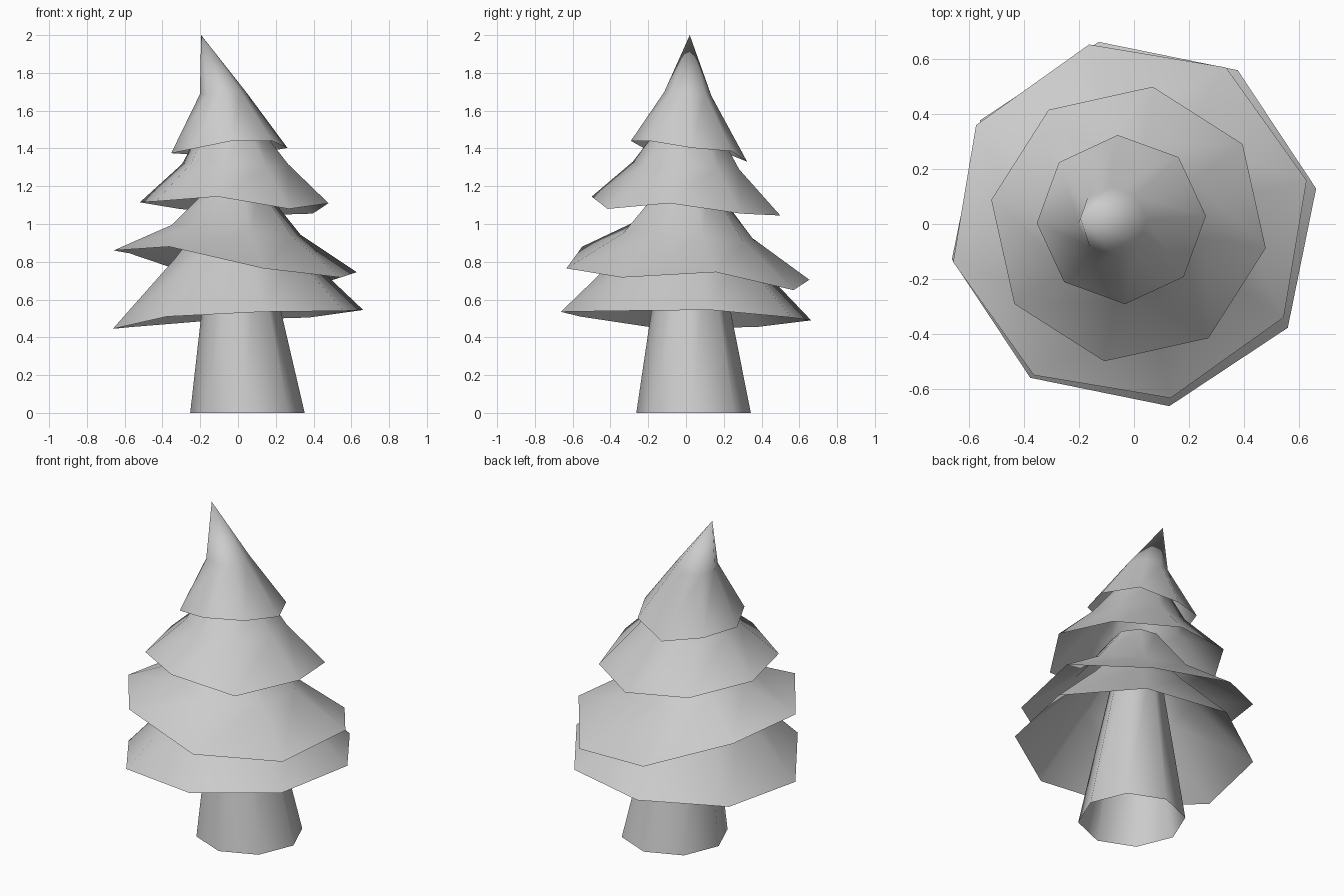
import bpy
import bmesh
from math import radians, cos, sin

if "Cube" in bpy.data.objects:
    bpy.data.objects.remove(bpy.data.objects["Cube"])

SIDES = 8

grey = bpy.data.materials.new("plain_grey")
grey.use_nodes = True
grey.diffuse_color = (0.6, 0.6, 0.6, 1)
grey.node_tree.nodes["Principled BSDF"].inputs["Base Color"].default_value = (0.6, 0.6, 0.6, 1)


def ring(bm, centre, radius, phase, heights):
    """Eight-sided ring; one height per corner lets it tilt and droop."""
    verts = []
    for i, z in enumerate(heights):
        a = radians(phase + 360 * i / SIDES)
        verts.append(bm.verts.new((centre[0] + radius * cos(a),
                                   centre[1] + radius * sin(a), z)))
    return verts


def bridge(bm, low, high):
    for i in range(SIDES):
        j = (i + 1) % SIDES
        bm.faces.new((low[i], low[j], high[j], high[i]))


def finish(bm, name):
    mesh = bpy.data.meshes.new(name)
    bm.to_mesh(mesh)
    bm.free()
    mesh.materials.append(grey)
    for poly in mesh.polygons:
        poly.use_smooth = True
    bpy.context.collection.objects.link(bpy.data.objects.new(name, mesh))


def bough(name, centre, radius, phase, rim, mid, follow, top, tip=None):
    """Open skirt: uneven rim, a bend that follows the rim, then a neck or tip.
    mid and top are (x, y, radius, height)."""
    bm = bmesh.new()
    mean = sum(rim) / SIDES
    low = ring(bm, centre, radius, phase, rim)
    bend = ring(bm, mid[:2], mid[2], phase, [mid[3] + follow * (z - mean) for z in rim])
    bridge(bm, low, bend)
    if tip:
        point = bm.verts.new(tip)
        for i in range(SIDES):
            bm.faces.new((bend[i], bend[(i + 1) % SIDES], point))
    else:
        bridge(bm, bend, ring(bm, top[:2], top[2], phase, [top[3]] * SIDES))
    finish(bm, name)


# Trunk: open tapered tube
bm = bmesh.new()
foot = ring(bm, (0.05, 0.04), 0.303, 0, [0] * SIDES)
bridge(bm, foot, ring(bm, (-0.01, 0.015), 0.13, 0, [1.0] * SIDES))
finish(bm, "trunk")

# Boughs, rim heights counter-clockwise from the +x corner
bough("bottom_bough", (0, 0), 0.675, 11,
      (0.545, 0.505, 0.49, 0.455, 0.445, 0.51, 0.535, 0.54),
      (0, 0, 0.34, 0.84), 0.4, (0, 0, 0.16, 1.05))
bough("lower_bough", (-0.015, 0.01), 0.66, 13,
      (0.745, 0.65, 0.705, 0.845, 0.86, 0.88, 0.765, 0.717),
      (-0.01, 0.01, 0.35, 0.955), 0.45, (-0.01, 0.01, 0.14, 1.2))
bough("upper_bough", (-0.02, 0), 0.507, -10,
      (1.11, 1.055, 1.045, 1.08, 1.115, 1.12, 1.145, 1.08),
      (-0.015, 0, 0.285, 1.31), 0.4, (-0.04, 0.01, 0.15, 1.52))
bough("top_bough", (-0.046, 0.016), 0.308, 2.5,
      (1.403, 1.385, 1.33, 1.37, 1.375, 1.395, 1.44, 1.44),
      (-0.077, 0.01, 0.125, 1.69), 0.2, None, tip=(-0.195, 0.02, 2.0))
